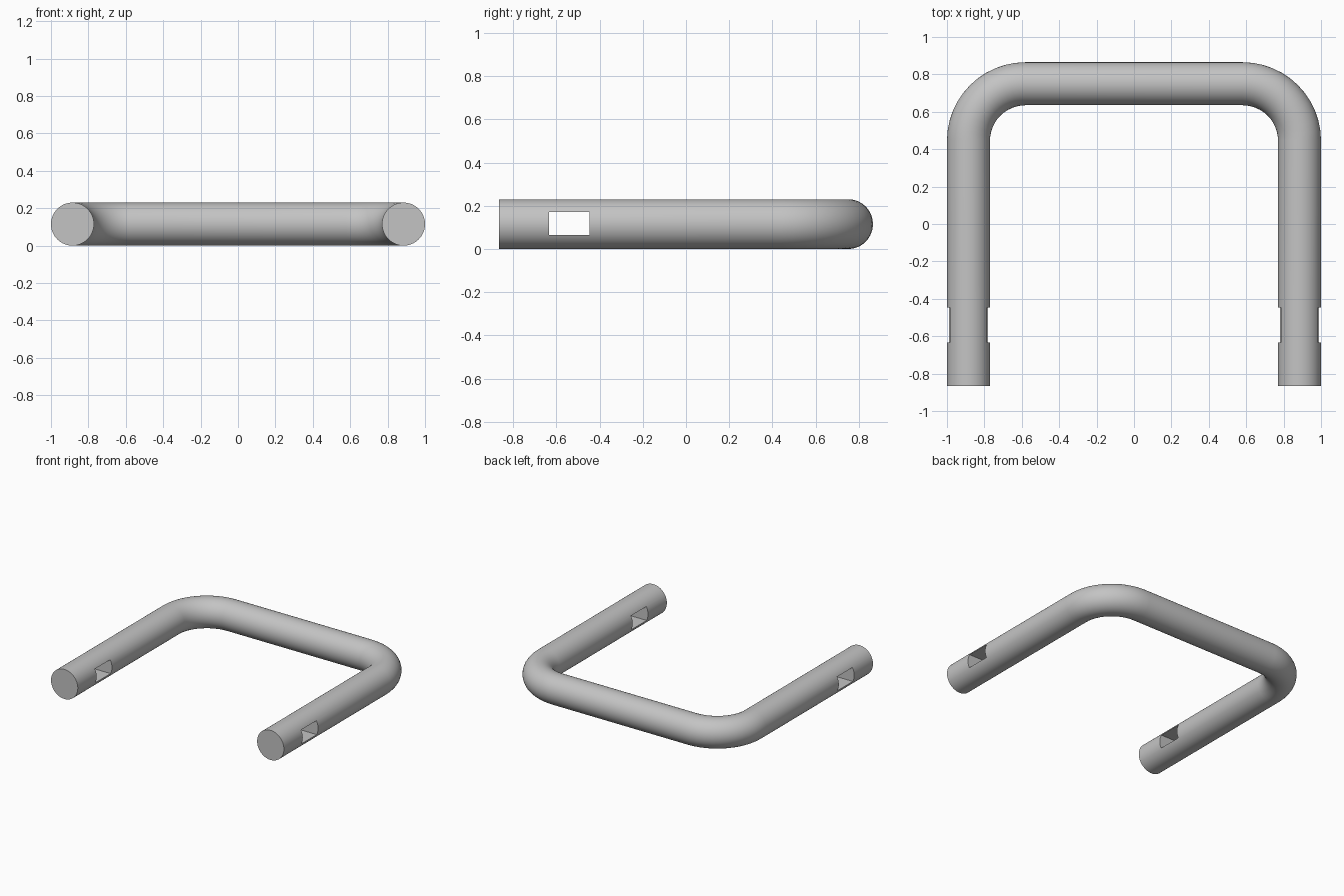
import bpy, bmesh
from math import cos, sin, pi
from mathutils import Vector

if "Cube" in bpy.data.objects:
    bpy.data.objects.remove(bpy.data.objects["Cube"])

RADIUS = 0.115      # tube radius
LEG_X = 0.885       # leg axis
BEND = 0.305        # bend radius of the tube axis
BACK_Y = 0.75       # crossbar axis
FRONT_Y = -0.865
SIDES, BEND_STEPS = 64, 12

metal = bpy.data.materials.new("grey metal")
metal.use_nodes = True
colour = (0.55, 0.55, 0.55, 1)
metal.diffuse_color = colour
metal.node_tree.nodes["Principled BSDF"].inputs["Base Color"].default_value = colour

# Tube path: one side as (position, outward direction of the ring), then mirrored
half = [(Vector((LEG_X, FRONT_Y, RADIUS)), Vector((1, 0, 0)))]
centre = Vector((LEG_X - BEND, BACK_Y - BEND, RADIUS))
for i in range(BEND_STEPS + 1):
    a = pi / 2 * i / BEND_STEPS
    out = Vector((cos(a), sin(a), 0))
    half.append((centre + out * BEND, out))


def flip(v):
    return Vector((-v.x, v.y, v.z))


path = half + [(flip(p), flip(o)) for p, o in reversed(half)]

# Sweep a circle along the path and cap both ends
bm = bmesh.new()
rings = []
for p, out in path:
    rings.append([bm.verts.new(p + RADIUS * (out * cos(t) + Vector((0, 0, sin(t)))))
                  for t in (2 * pi * k / SIDES for k in range(SIDES))])
for r0, r1 in zip(rings, rings[1:]):
    for k in range(SIDES):
        n = (k + 1) % SIDES
        bm.faces.new((r0[k], r0[n], r1[n], r1[k]))
bm.faces.new(rings[0])
bm.faces.new(rings[-1])
bmesh.ops.recalc_face_normals(bm, faces=bm.faces)
mesh = bpy.data.meshes.new("bent_tube")
bm.to_mesh(mesh)
bm.free()
mesh.materials.append(metal)
tube = bpy.data.objects.new("bent_tube", mesh)
bpy.context.collection.objects.link(tube)

# Rectangular slot cut sideways through both legs
bpy.ops.mesh.primitive_cube_add(size=1, location=(0, -0.54, 0.118))
cutter = bpy.context.object
cutter.name = "slot_cutter"
cutter.scale = (2.4, 0.188, 0.107)
cutter.hide_render = True
cutter.data.materials.append(metal)

bpy.ops.object.select_all(action='DESELECT')
tube.select_set(True)
bpy.context.view_layer.objects.active = tube
cut = tube.modifiers.new("slots", 'BOOLEAN')
cut.operation = 'DIFFERENCE'
cut.solver = 'EXACT'
cut.object = cutter
bpy.ops.object.modifier_apply(modifier=cut.name)
bpy.data.objects.remove(cutter)
bpy.ops.object.shade_smooth_by_angle(angle=pi / 6)
